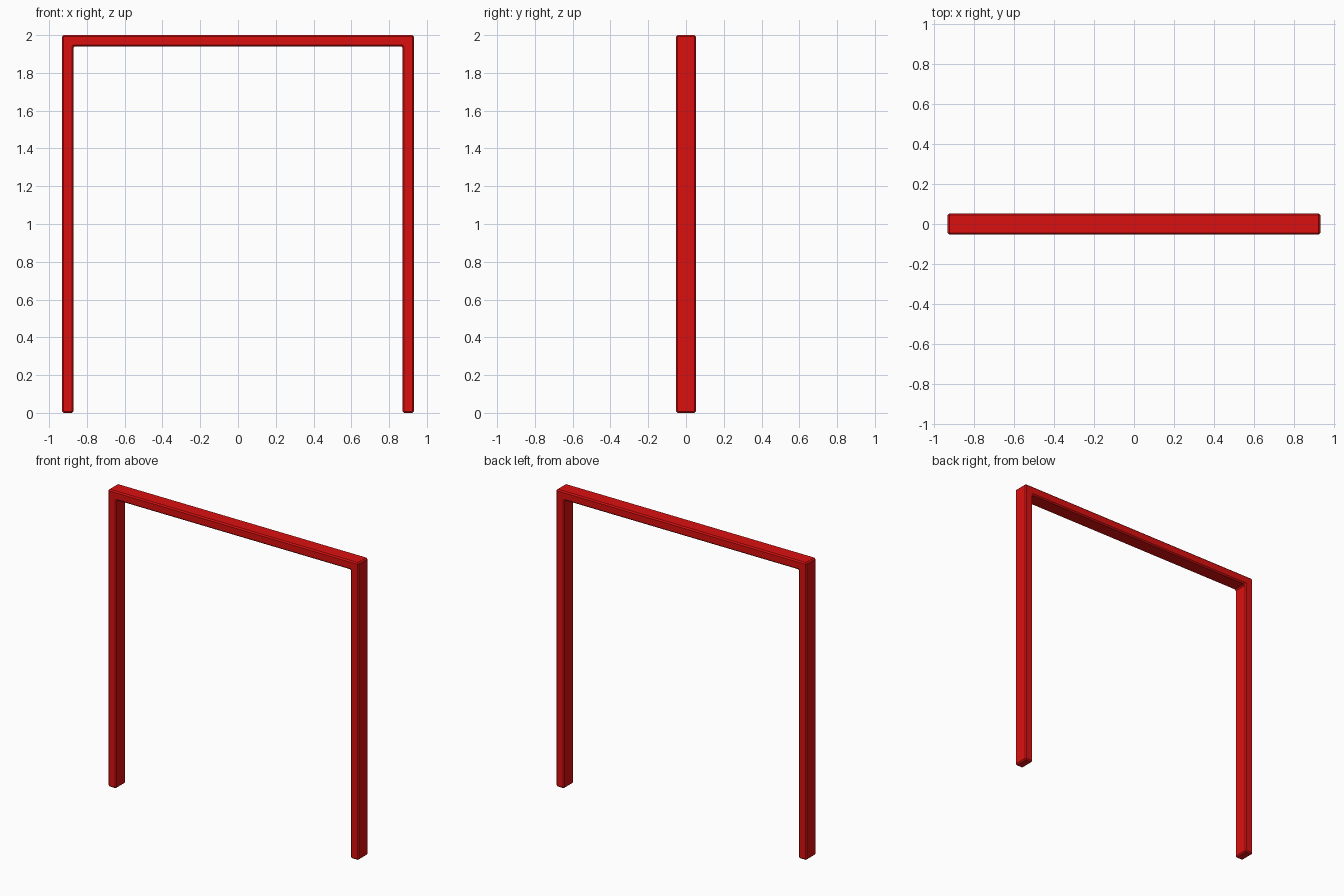
import bpy, bmesh

if "Cube" in bpy.data.objects:
    bpy.data.objects.remove(bpy.data.objects["Cube"])

W, T, D, H = 0.932, 0.06, 0.052, 2.0   # half width, bar thickness, half depth, height
C = 0.008                              # chamfer size

# U-shaped outline in the xz plane
profile = [(-W, 0), (-W + T, 0), (-W + T, H - T), (W - T, H - T),
           (W - T, 0), (W, 0), (W, H), (-W, H)]

# extrude the outline through the depth
bm = bmesh.new()
face = bm.faces.new([bm.verts.new((x, -D, z)) for x, z in profile])
ext = bmesh.ops.extrude_face_region(bm, geom=[face])
bmesh.ops.translate(bm, vec=(0, 2 * D, 0),
                    verts=[g for g in ext["geom"] if isinstance(g, bmesh.types.BMVert)])
bmesh.ops.recalc_face_normals(bm, faces=bm.faces)

mesh = bpy.data.meshes.new("door_frame")
bm.to_mesh(mesh)
bm.free()
frame = bpy.data.objects.new("door_frame", mesh)
bpy.context.collection.objects.link(frame)

# flat chamfer along every edge
bev = frame.modifiers.new("chamfer", 'BEVEL')
bev.width = C
bev.segments = 1
bev.limit_method = 'ANGLE'

# red paint
red = bpy.data.materials.new("red_paint")
red.diffuse_color = (0.7, 0.005, 0.005, 1)
red.use_nodes = True
red.node_tree.nodes["Principled BSDF"].inputs["Base Color"].default_value = red.diffuse_color
mesh.materials.append(red)
